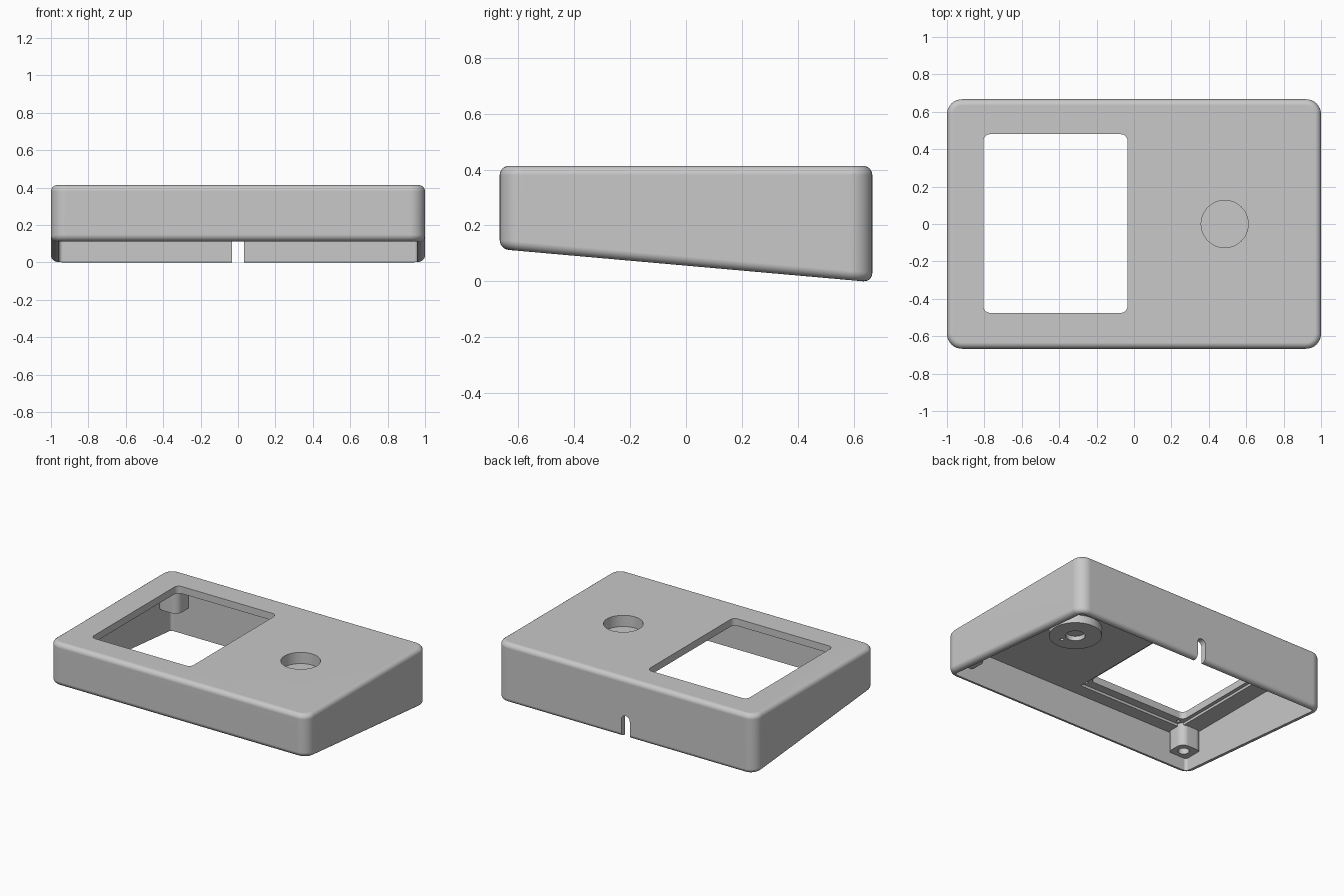
import bpy, bmesh, math
from mathutils import Matrix

cube = bpy.data.objects.get("Cube")
if cube:
    bpy.data.objects.remove(cube, do_unlink=True)

grey = bpy.data.materials.new("light_grey_plastic")
grey.use_nodes = True
colour = (0.58, 0.58, 0.58, 1)
grey.diffuse_color = colour
grey.node_tree.nodes["Principled BSDF"].inputs["Base Color"].default_value = colour


def finish(bm, name):
    bmesh.ops.recalc_face_normals(bm, faces=bm.faces)
    mesh = bpy.data.meshes.new(name)
    bm.to_mesh(mesh)
    bm.free()
    mesh.materials.append(grey)
    obj = bpy.data.objects.new(name, mesh)
    bpy.context.collection.objects.link(obj)
    return obj


def bevel(bm, edges, radius, segments):
    bmesh.ops.bevel(bm, geom=edges, offset=radius, offset_type='OFFSET',
                    segments=segments, profile=0.5, affect='EDGES')


def block(lo, hi, radius=0.0, slope=None, fillet=0.0, name="tool"):
    """Box with rounded upright edges, optional sloping base and rim fillet."""
    bm = bmesh.new()
    bmesh.ops.create_cube(bm, size=1)
    for v in bm.verts:
        v.co = [lo[i] if v.co[i] < 0 else hi[i] for i in range(3)]
        if slope and v.co.z == lo[2]:
            v.co.z = slope[0] if v.co.y < 0 else slope[1]
    if radius:
        upright = [e for e in bm.edges
                   if abs(e.verts[0].co.z - e.verts[1].co.z) > 0.9 * abs(e.calc_length())]
        bevel(bm, upright, radius, 8)
    if fillet:
        bm.normal_update()
        rims = {e for f in bm.faces if abs(f.normal.z) > 0.9 for e in f.edges}
        bevel(bm, list(rims), fillet, 6)
    return finish(bm, name)


def cylinder(x, y, z0, z1, radius, segments=48):
    bm = bmesh.new()
    bmesh.ops.create_cone(bm, cap_ends=True, segments=segments, radius1=radius,
                          radius2=radius, depth=z1 - z0,
                          matrix=Matrix.Translation((x, y, (z0 + z1) / 2)))
    return finish(bm, "tool")


# Wedge shell with rounded corners
shell = block((-1, -0.667, 0), (1, 0.667, 0.413), 0.08,
              slope=(0.115, -0.003), fillet=0.033, name="wedge_housing")


def combine(tool, operation='DIFFERENCE'):
    mod = shell.modifiers.new("shape", 'BOOLEAN')
    mod.operation = operation
    mod.solver = 'EXACT'
    mod.object = tool
    bpy.context.view_layer.objects.active = shell
    bpy.ops.object.modifier_apply(modifier=mod.name)
    bpy.data.objects.remove(tool, do_unlink=True)


# Open underside
combine(block((-0.957, -0.627, -0.2), (0.957, 0.627, 0.345), 0.02))

# Display opening and the shallow seat behind it
combine(block((-0.83, -0.535, 0.3), (-0.01, 0.535, 0.363)))
combine(block((-0.805, -0.475, 0.25), (-0.035, 0.48, 0.5), 0.035))

# Corner posts
for sx in (-1, 1):
    for sy in (-1, 1):
        xs = sorted((sx * 0.81, sx * 0.975))
        ys = sorted((sy * 0.49, sy * 0.645))
        combine(block((xs[0], ys[0], 0.2), (xs[1], ys[1], 0.38), 0.05), 'UNION')
        combine(cylinder(sx * 0.88, sy * 0.56, 0.1, 0.34, 0.036, 24))

# Small fixing holes around the display seat
for x in (-0.03, -0.79):
    for y in (-0.506, 0.508):
        combine(cylinder(x, y, 0.3, 0.385, 0.012, 12))

# Dial cup: boss below, round pocket above, blind centre and locating holes
combine(cylinder(0.485, 0, 0.29, 0.38, 0.168), 'UNION')
combine(cylinder(0.485, 0, 0.335, 0.5, 0.126))
combine(cylinder(0.485, 0, 0.2, 0.322, 0.062, 32))
combine(cylinder(0.52, -0.09, 0.2, 0.305, 0.012, 12))

# Round-topped cable notch in the back wall
combine(block((-0.032, 0.55, -0.2), (0.032, 0.75, 0.12)))
arch = cylinder(0, 0, -0.1, 0.1, 0.032, 32)
arch.data.transform(Matrix.Translation((0, 0.65, 0.12)) @ Matrix.Rotation(math.pi / 2, 4, 'X'))
combine(arch)

# Smooth fillets with crisp edges
bpy.ops.object.select_all(action='DESELECT')
shell.select_set(True)
bpy.context.view_layer.objects.active = shell
bpy.ops.object.shade_smooth_by_angle(angle=math.radians(30))
weighted = shell.modifiers.new("clean_shading", 'WEIGHTED_NORMAL')
weighted.keep_sharp = True
